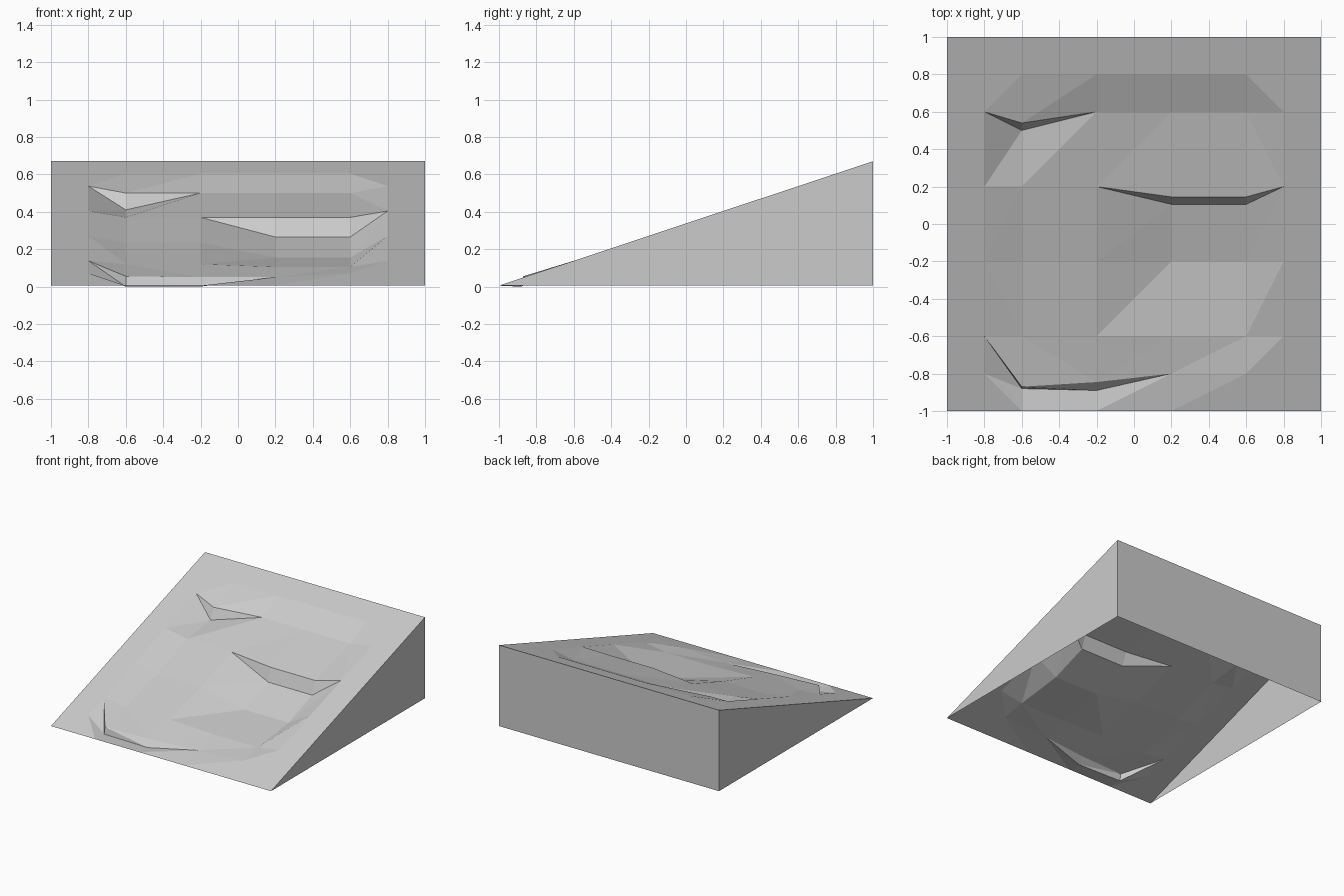
import bpy
import bmesh

# Remove the default cube
if "Cube" in bpy.data.objects:
    bpy.data.objects.remove(bpy.data.objects["Cube"], do_unlink=True)

BASE, TOP = 0.005, 0.67


def ramp(y):
    return BASE + (TOP - BASE) * (y + 1) / 2


# Single stone colour
stone = bpy.data.materials.new("stone_grey")
stone.use_nodes = True
grey = (0.6, 0.6, 0.6, 1)
stone.diffuse_color = grey
stone.node_tree.nodes["Principled BSDF"].inputs["Base Color"].default_value = grey


def finish(bm, name):
    mesh = bpy.data.meshes.new(name)
    bm.to_mesh(mesh)
    bm.free()
    mesh.materials.append(stone)
    obj = bpy.data.objects.new(name, mesh)
    bpy.context.collection.objects.link(obj)
    return obj


# Sloped rock surface: columns across, rows from front to back.
# A cliff is a doubled row: its foot, then its lip.
cols = [-1, -0.8, -0.6, -0.2, 0.2, 0.6, 0.8, 1]
rows = {
    "front": -1, "low_foot": -0.8, "low_lip": -0.8, "low": -0.6, "middle": -0.2,
    "mid_foot": 0.2, "mid_lip": 0.2, "high_foot": 0.6, "high_lip": 0.6,
    "upper": 0.8, "back": 1,
}

# Points moved off the plain slope: column -> (y, z)
moved = {
    "low_foot": {-0.6: (-0.88, 0), -0.2: (-0.89, 0), 0.2: (-0.8, 0.05)},
    "low_lip": {-0.8: (-0.6, ramp(-0.6)), -0.6: (-0.87, 0.055),
                -0.2: (-0.845, 0.05), 0.2: (-0.8, 0.05)},
    "low": {-0.6: (-0.6, 0.12), -0.2: (-0.6, 0.12), 0.2: (-0.6, 0.105), 0.6: (-0.6, 0.105)},
    "middle": {-0.6: (-0.2, 0.235), -0.2: (-0.2, 0.235), 0.2: (-0.2, 0.155), 0.6: (-0.2, 0.155)},
    "mid_foot": {-0.6: (0.2, 0.37), -0.2: (0.2, 0.37), 0.2: (0.105, 0.265), 0.6: (0.105, 0.265)},
    "mid_lip": {-0.6: (0.2, 0.37), -0.2: (0.2, 0.37), 0.2: (0.145, 0.37), 0.6: (0.145, 0.37)},
    "high_foot": {-0.6: (0.5, 0.41), -0.2: (0.6, 0.5), 0.2: (0.6, 0.5), 0.6: (0.6, 0.5)},
    "high_lip": {-0.6: (0.54, 0.5), -0.2: (0.6, 0.5), 0.2: (0.6, 0.5), 0.6: (0.6, 0.5)},
}

bm = bmesh.new()
grid = []
for row, y in rows.items():
    line = []
    for x in cols:
        py, pz = moved.get(row, {}).get(x, (y, ramp(y)))
        line.append(bm.verts.new((x, py, pz)))
    grid.append(line)

heights = list(rows.values())
for j in range(len(grid) - 1):
    for i in range(len(cols) - 1):
        a, b = grid[j][i], grid[j][i + 1]
        d, c = grid[j + 1][i], grid[j + 1][i + 1]
        # Diagonals run around the middle, so the corners are chamfered
        if (cols[i] + cols[i + 1]) * (heights[j] + heights[j + 1]) > 0:
            tris = ((a, b, d), (b, c, d))
        else:
            tris = ((a, b, c), (a, c, d))
        for tri in tris:
            bm.faces.new(tri)
bmesh.ops.remove_doubles(bm, verts=bm.verts[:], dist=0.0005)
finish(bm, "rock_slope")

# Two sides and the back, open underneath
bm = bmesh.new()
left, right = [
    [bm.verts.new((x, -1, BASE)), bm.verts.new((x, 1, BASE)), bm.verts.new((x, 1, TOP))]
    for x in (1, -1)
]
bm.faces.new(left)
bm.faces.new(right[::-1])
bm.faces.new((left[1], right[1], right[2], left[2]))
finish(bm, "wedge_walls")
